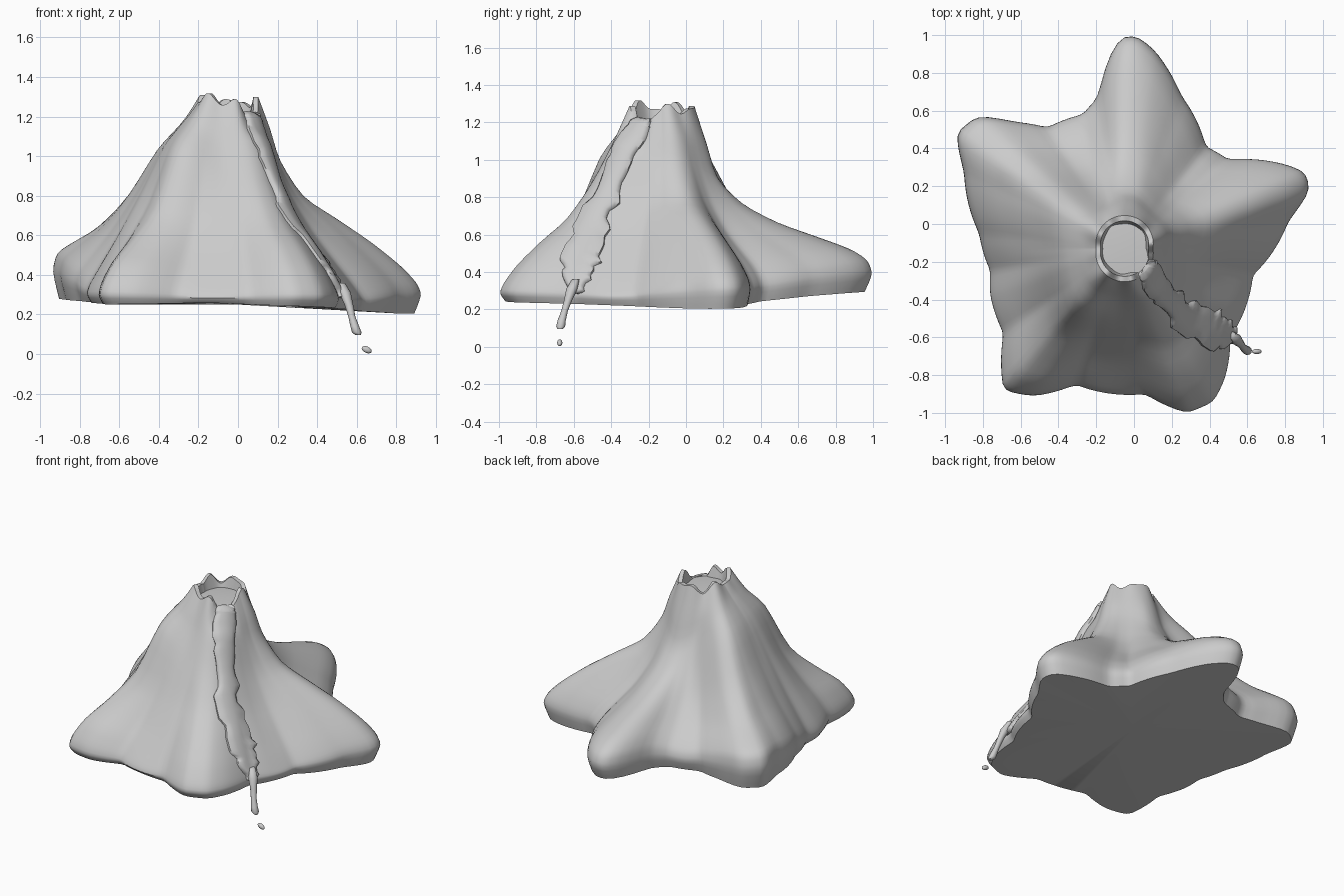
import bpy, bmesh, math, random
from mathutils import Vector
from mathutils.bvhtree import BVHTree

if "Cube" in bpy.data.objects:
    bpy.data.objects.remove(bpy.data.objects["Cube"])

random.seed(4)
C = Vector((-0.05, -0.13))          # crater centre
N = 180                             # points round the mountain

# Foot outline of the mountain, seen from above
outline = [(.93, .18), (.91, .27), (.82, .31), (.5, .34), (.38, .41), (.25, .68), (.1, .93),
           (0, 1.0), (-.08, .98), (-.14, .86), (-.19, .67), (-.27, .58), (-.46, .51),
           (-.63, .54), (-.83, .57), (-.94, .48), (-.9, .28), (-.82, -.05), (-.76, -.25),
           (-.76, -.38), (-.69, -.58), (-.69, -.88), (-.53, -.91), (-.31, -.85), (.06, -.9),
           (.28, -1.0), (.42, -.94), (.48, -.82), (.51, -.6), (.63, -.27), (.82, .02)]

# Slope heights at fractions S from the crater rim to the foot, for each spur and hollow
S = [0, .08, .15, .3, .5, .7, .87, .97, 1, .96]
slopes = [((.92, .22), [1.27, 1.13, .97, .80, .70, .58, .46, .37, .30, .20]),
          ((.4, .4), [1.27, 1.12, .97, .77, .61, .51, .43, .36, .31, .24]),
          ((-.01, 1.0), [1.27, 1.07, .89, .76, .67, .60, .54, .48, .40, .30]),
          ((-.4, .52), [1.27, 1.13, 1.0, .83, .65, .53, .45, .39, .34, .28]),
          ((-.92, .52), [1.28, 1.2, 1.14, 1.02, .80, .65, .58, .53, .43, .28]),
          ((-.76, -.3), [1.28, 1.21, 1.16, 1.05, .83, .62, .45, .35, .30, .26]),
          ((-.66, -.9), [1.29, 1.22, 1.16, 1.04, .72, .57, .47, .37, .30, .25]),
          ((-.15, -.87), [1.29, 1.17, 1.07, .91, .69, .51, .38, .31, .28, .26]),
          ((.35, -.97), [1.27, 1.17, 1.08, .88, .69, .57, .45, .35, .29, .24]),
          ((.6, -.33), [1.26, 1.12, 1.0, .80, .61, .47, .36, .29, .26, .22])]


def around(keys, a):
    """Interpolate (angle, vector) keys round the full turn."""
    a %= math.tau
    keys = sorted(keys)
    keys = [(keys[-1][0] - math.tau, keys[-1][1])] + keys + [(keys[0][0] + math.tau, keys[0][1])]
    for (a0, v0), (a1, v1) in zip(keys, keys[1:]):
        if a0 <= a <= a1:
            t = (a - a0) / max(a1 - a0, 1e-6)
            return [p + (q - p) * t for p, q in zip(v0, v1)]


def angle(p):
    return math.atan2(p[1] - C.y, p[0] - C.x) % math.tau


def rounded(pts, steps=3):
    """Catmull-Rom resampling of an open profile."""
    p = [Vector(q) for q in pts]
    p = [p[0]] + p + [p[-1]]
    out = []
    for a, b, c, d in zip(p, p[1:], p[2:], p[3:]):
        m0, m1 = (c - a) * .4, (d - b) * .4
        lim = (c - b).length          # keep tangents short at tight corners
        m0, m1 = [m * min(1, lim / max(m.length, 1e-6)) for m in (m0, m1)]
        for k in range(steps):
            t = k / steps
            out.append(b * (2*t**3 - 3*t*t + 1) + m0 * (t**3 - 2*t*t + t)
                       + c * (3*t*t - 2*t**3) + m1 * (t**3 - t*t))
    return out + [p[-1]]


def loft(name, rings, first, last, sharp=40):
    """Skin closed rings and fan-cap both ends; returns a tree for surface snapping."""
    n, bm = len(rings[0]), bmesh.new()
    rows = [[bm.verts.new(v) for v in r] for r in rings]
    a, b = bm.verts.new(first), bm.verts.new(last)
    for i in range(n):
        j = (i + 1) % n
        for r, q in zip(rows, rows[1:]):
            bm.faces.new((r[i], r[j], q[j], q[i]))
        bm.faces.new((a, rows[0][j], rows[0][i]))
        bm.faces.new((b, rows[-1][i], rows[-1][j]))
    bmesh.ops.recalc_face_normals(bm, faces=bm.faces)
    me = bpy.data.meshes.new(name)
    bm.to_mesh(me)
    tree = BVHTree.FromBMesh(bm)
    bm.free()
    ob = bpy.data.objects.new(name, me)
    bpy.context.collection.objects.link(ob)
    bpy.context.view_layer.objects.active = ob
    ob.select_set(True)
    bpy.ops.object.shade_smooth_by_angle(angle=math.radians(sharp))
    ob.select_set(False)
    return tree


# Mountain: crater floor, inner wall, rim, slopes, foot and underside
foot = [(angle(p), [(Vector(p) - C).length]) for p in outline]
heights = [(angle(p), z) for p, z in slopes]
columns, pool_ring = [], []
for i in range(N):
    a = math.tau * i / N
    d = Vector((math.cos(a), math.sin(a)))
    R = sum(around(foot, a + k * .025)[0] for k in (-1, 0, 1)) / 3
    soft = sum(around(foot, a + k * .06)[0] for k in range(-4, 5)) / 9
    z = [sum(v) / 7 for v in zip(*[around(heights, a + k * .05) for k in range(-3, 4)])]
    rim = .15 + .025 * abs(d.y)
    notch = math.exp(-((a - math.radians(314)) / .42) ** 4)
    jag = .02 * math.sin(5 * a + .6) + .012 * math.sin(8 * a) - .075 * notch
    slope = []
    for s, h in zip(S, z):
        r = rim + (soft + (R - soft) * min(1, s / .75) ** 1.5 - rim) * s
        slope.append((r, h + jag * max(0, 1 - s / .12) - .02 * notch * (s == .08)))
    prof = [(rim * .66, 1.14), (rim * .84, z[0] + jag)] + rounded(slope)
    columns.append([(C.x + d.x * r, C.y + d.y * r, h) for r, h in prof])
    pool_ring.append((C.x + d.x * rim * .86, C.y + d.y * rim * .86))
tree = loft("mountain", list(zip(*columns)), (C.x, C.y, 1.14), (0, 0, .25))

# Lava pool in the crater
loft("lava_pool", [[(x, y, 1.16) for x, y in pool_ring], [(x, y, 1.215) for x, y in pool_ring]],
     (C.x, C.y, 1.16), (C.x, C.y, 1.225))

# Lava stream hugging the slope: path point and half width
path = [((.05, -.23, 1.21), .065), ((.08, -.26, 1.17), .07), ((.17, -.37, 1.0), .08),
        ((.28, -.47, .76), .09), ((.40, -.55, .56), .105), ((.49, -.59, .42), .095),
        ((.54, -.61, .29), .035)]
side = Vector((.66, .75, 0))
wobble = [[random.uniform(-1, 1) for _ in range(32)] for _ in range(2)]
rings = []
for k in range(61):
    t = k / 60 * (len(path) - 1)
    j = min(int(t), len(path) - 2)
    p = Vector(path[j][0]).lerp(Vector(path[j + 1][0]), t - j)
    w = path[j][1] + (path[j + 1][1] - path[j][1]) * (t - j)
    rough = .028 * min(1, t / 3)
    f, g = divmod(k / 2, 1)
    e = [w + rough * (x[int(f)] * (1 - g) + x[int(f) + 1] * g) for x in wobble]
    top, under = [], []
    for m in range(9):
        u = m / 4 - 1
        q, nrm, _, _ = tree.find_nearest(p + side * u * e[u > 0])
        top.append(q + nrm * (.014 + .016 * math.sqrt(max(0, 1 - u * u))))
        under.append(q - nrm * .01)
    rings.append(top + under[::-1])
n = len(rings[0])
loft("lava_stream", rings, sum(rings[0], Vector()) / n, sum(rings[-1], Vector()) / n, 60)


# Hanging drip and falling drop
def tube(name, pts):
    rings = [[(x + r * math.cos(math.tau * i / 12), y + r * math.sin(math.tau * i / 12), z)
              for i in range(12)] for x, y, z, r in pts]
    loft(name, rings, pts[0][:3], pts[-1][:3], 60)


tube("lava_drip", [(.52, -.59, .36, .02), (.54, -.61, .31, .03), (.56, -.63, .25, .022),
                   (.575, -.65, .19, .018), (.59, -.665, .14, .022), (.6, -.67, .11, .024),
                   (.607, -.672, .095, .014)])
bpy.ops.mesh.primitive_uv_sphere_add(segments=16, ring_count=10, radius=1,
                                     location=(.65, -.675, .022), rotation=(0, .45, 0))
drop = bpy.context.object
drop.name = "lava_drop"
drop.scale = (.027, .014, .016)
bpy.ops.object.shade_smooth()
